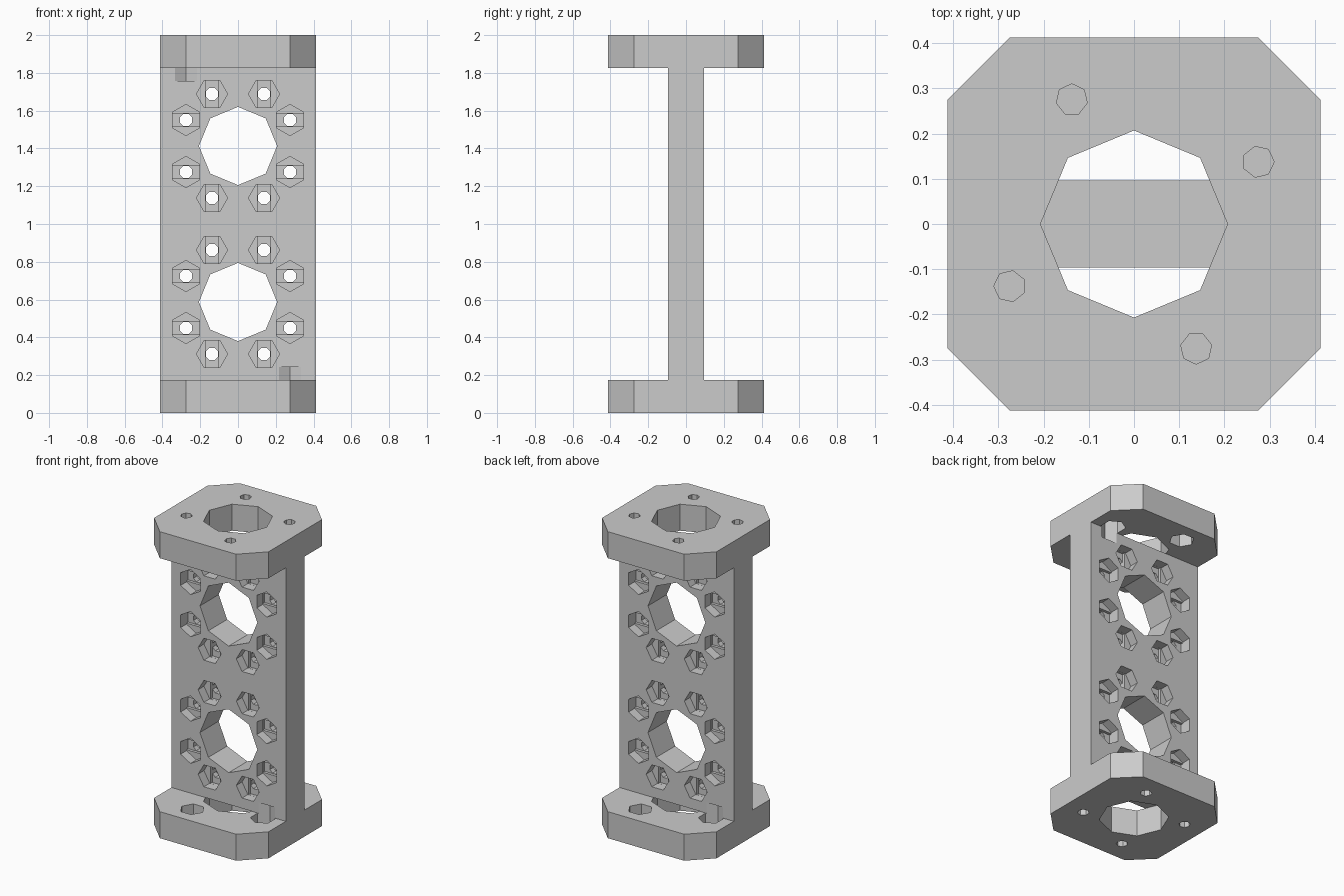
import bpy, bmesh
from math import pi, cos, sin

if "Cube" in bpy.data.objects:
    bpy.data.objects.remove(bpy.data.objects["Cube"], do_unlink=True)

HALF = 0.413              # half width of the end plates
PITCH = HALF / 3          # hole grid
PLATE = 0.173             # end plate thickness
WEB = 0.0965              # half thickness of the web
BORE = 0.035              # small hole radius

grey = bpy.data.materials.new("plain grey")
grey.use_nodes = True
grey.diffuse_color = (0.6, 0.6, 0.6, 1)
grey.node_tree.nodes["Principled BSDF"].inputs["Base Color"].default_value = (0.6, 0.6, 0.6, 1)


def polygon(n, r, turn, cx=0, cy=0):
    return [(cx + r * cos(turn + 2 * pi * i / n), cy + r * sin(turn + 2 * pi * i / n)) for i in range(n)]


def prism(bm, points, axis, lo, hi):
    """Extrude a closed outline along an axis from lo to hi."""
    place = {"x": lambda u, v, w: (w, u, v),
             "y": lambda u, v, w: (u, w, v),
             "z": lambda u, v, w: (u, v, w)}[axis]
    low = [bm.verts.new(place(u, v, lo)) for u, v in points]
    high = [bm.verts.new(place(u, v, hi)) for u, v in points]
    bm.faces.new(low)
    bm.faces.new(high)
    for i in range(len(points)):
        j = (i + 1) % len(points)
        bm.faces.new((low[i], low[j], high[j], high[i]))


def make_object(name, bm):
    bmesh.ops.recalc_face_normals(bm, faces=bm.faces[:])
    mesh = bpy.data.meshes.new(name)
    bm.to_mesh(mesh)
    bm.free()
    mesh.materials.append(grey)
    obj = bpy.data.objects.new(name, mesh)
    bpy.context.collection.objects.link(obj)
    return obj


# Body: I-shaped profile with the corners of both plates chamfered
bm = bmesh.new()
right = [(HALF, 0), (HALF, PLATE), (WEB, PLATE), (WEB, 2 - PLATE), (HALF, 2 - PLATE), (HALF, 2)]
prism(bm, right + [(-y, z) for y, z in reversed(right)], "x", -HALF, HALF)
corners = [e for e in bm.edges
           if all(abs(v.co.y) > 0.4 for v in e.verts)
           and abs(e.verts[0].co.z - e.verts[1].co.z) > 0.1]
bmesh.ops.bevel(bm, geom=corners, offset=PITCH, offset_type="OFFSET", segments=1, affect="EDGES")
body = make_object("bracket_body", bm)

bores, pockets, slots = bmesh.new(), bmesh.new(), bmesh.new()

# Web: two large openings, each ringed by eight bolt holes with nut pockets on both sides
for cz in (1 - 3 * PITCH, 1 + 3 * PITCH):
    prism(bores, polygon(8, 0.207, 0, 0, cz), "y", -0.2, 0.2)
    for sx in (-1, 1):
        for sz in (-1, 1):
            for upright in (True, False):
                x = sx * PITCH * (1 if upright else 2)
                z = cz + sz * PITCH * (2 if upright else 1)
                outward = sz * pi / 2 if upright else (0 if sx > 0 else pi)
                prism(bores, polygon(8, BORE, pi / 8, x, z), "y", -0.2, 0.2)
                w, h = (BORE, 0.071) if upright else (0.071, BORE)
                slot = [(x - w, z - h), (x + w, z - h), (x + w, z + h), (x - w, z + h)]
                for side in (-1, 1):
                    prism(pockets, polygon(6, 0.0825, outward + pi / 2, x, z), "y",
                          side * (WEB - 0.06), side * 0.2)
                    prism(slots, slot, "y", side * (WEB - 0.078), side * 0.15)

# Plates: a large opening and four bolt holes with pockets on the inner face
for end in (-1, 1):
    def level(depth):
        return 1 + end * (1 - depth)

    prism(bores, polygon(8, 0.207, 0), "z", level(-0.05), level(PLATE))
    for k in range(4):
        a = k * pi / 2
        bx, by = 2 * PITCH, PITCH * end
        x, y = bx * cos(a) - by * sin(a), bx * sin(a) + by * cos(a)
        prism(bores, polygon(7, BORE, a, x, y), "z", level(-0.05), level(0.12))
        prism(pockets, polygon(6, 0.075, a + pi / 2, x, y), "z", level(0.085), level(0.243))

for name, cutter_mesh in (("bore_cutter", bores), ("pocket_cutter", pockets), ("slot_cutter", slots)):
    cutter = make_object(name, cutter_mesh)
    cutter.hide_render = True
    mod = body.modifiers.new(name, "BOOLEAN")
    mod.operation = "DIFFERENCE"
    mod.solver = "EXACT"
    mod.object = cutter
    bpy.context.view_layer.objects.active = body
    bpy.ops.object.modifier_apply(modifier=name)
    bpy.data.objects.remove(cutter, do_unlink=True)
